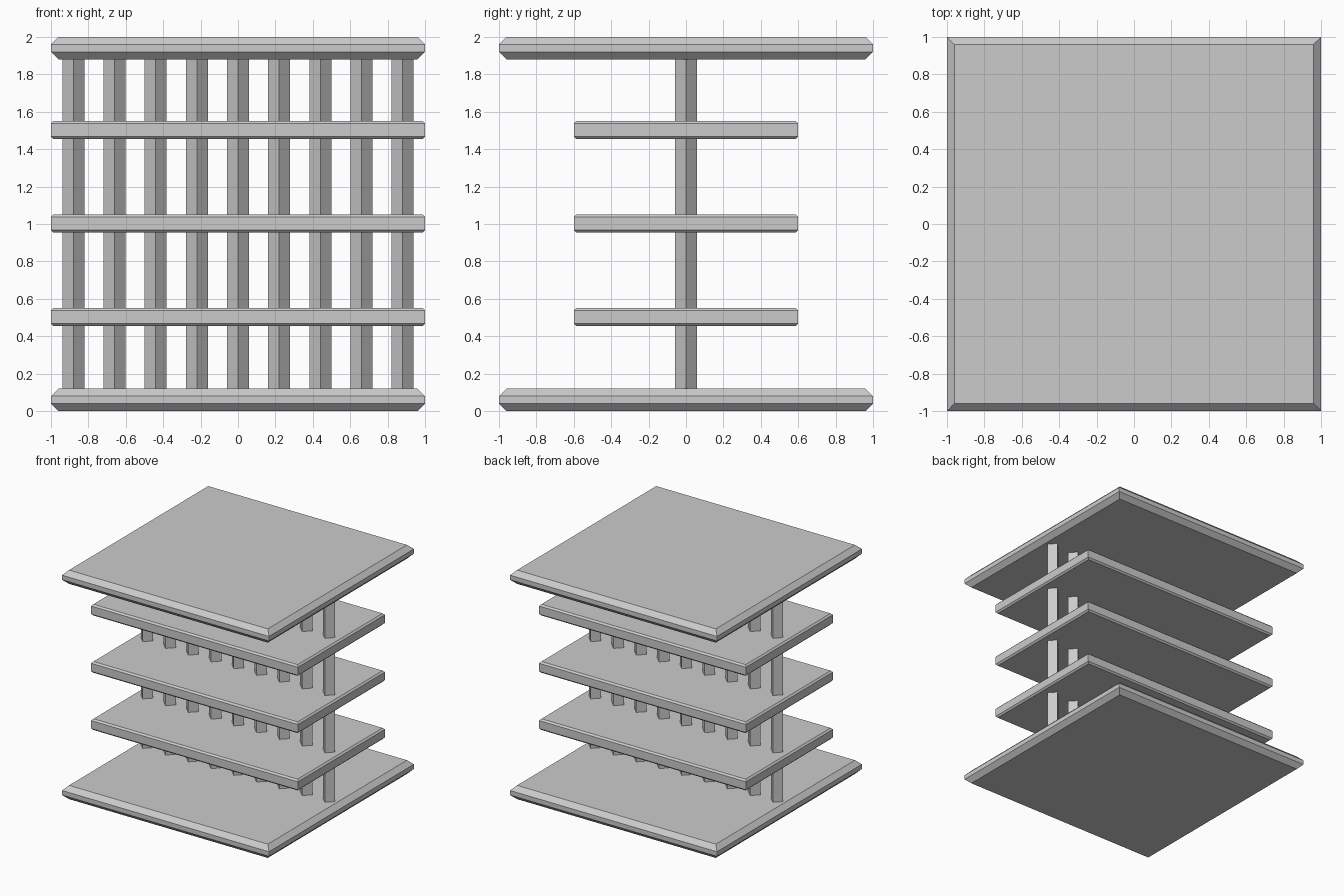
import bpy, bmesh, math

if "Cube" in bpy.data.objects:
    bpy.data.objects.remove(bpy.data.objects["Cube"])


def make_object(name, bm):
    bmesh.ops.recalc_face_normals(bm, faces=bm.faces)
    mesh = bpy.data.meshes.new(name)
    bm.to_mesh(mesh)
    bm.free()
    obj = bpy.data.objects.new(name, mesh)
    bpy.context.collection.objects.link(obj)
    return obj


def chamfered_board(name, half_x, half_y, z0, z1, c):
    """Flat board whose top and bottom rims are chamfered by c."""
    bm = bmesh.new()
    rings = []
    for z, inset in ((z0, c), (z0 + c, 0), (z1 - c, 0), (z1, c)):
        x, y = half_x - inset, half_y - inset
        rings.append([bm.verts.new((sx * x, sy * y, z))
                      for sx, sy in ((-1, -1), (1, -1), (1, 1), (-1, 1))])
    for low, high in zip(rings, rings[1:]):
        for i in range(4):
            j = (i + 1) % 4
            bm.faces.new((low[i], low[j], high[j], high[i]))
    bm.faces.new(rings[0])
    bm.faces.new(rings[-1])
    return make_object(name, bm)


# Base and top plates
chamfered_board("base_plate", 1.0, 1.0, 0.0, 0.12, 0.04)
chamfered_board("top_plate", 1.0, 1.0, 1.88, 2.0, 0.04)

# Narrower shelves between them
for i, z in enumerate((0.503, 1.003, 1.503)):
    chamfered_board(f"shelf_{i + 1}", 1.0, 0.6, z - 0.049, z + 0.049, 0.014)

# Row of diamond-section posts along the centre line
for i in range(9):
    bm = bmesh.new()
    bmesh.ops.create_cone(bm, cap_ends=True, segments=4,
                          radius1=0.059, radius2=0.059, depth=1.78)
    # keep the corners on the x and y axes
    v = bm.verts[:][0].co
    if abs(v.x) > 0.01 and abs(v.y) > 0.01:
        for p in bm.verts:
            x, y = p.co.x, p.co.y
            s = math.sqrt(0.5)
            p.co.x, p.co.y = s * (x - y), s * (x + y)
    post = make_object(f"post_{i + 1}", bm)
    post.location = ((i - 4) * 0.22, 0, 1.0)
